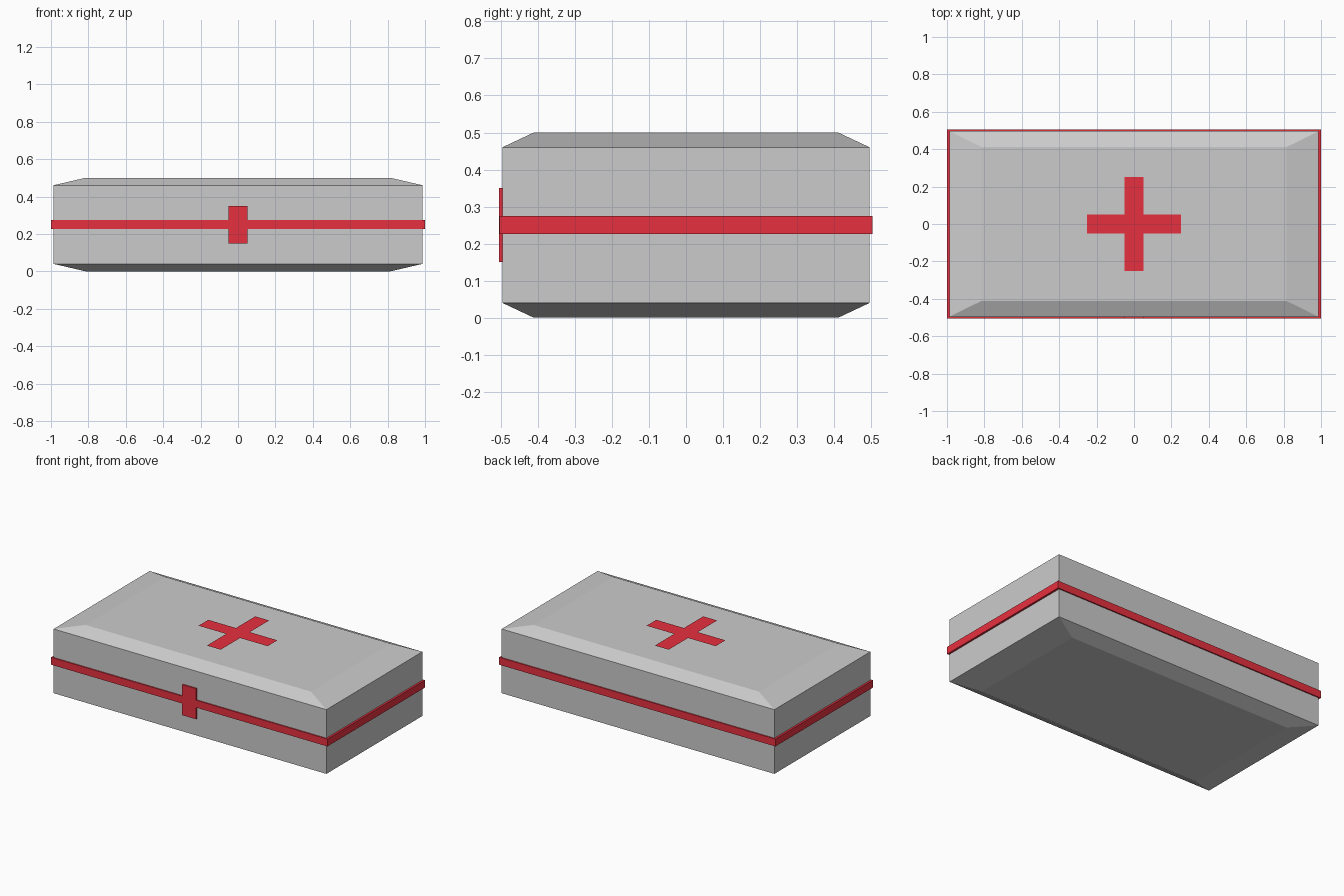
import bpy, bmesh

if "Cube" in bpy.data.objects:
    bpy.data.objects.remove(bpy.data.objects["Cube"])

red = bpy.data.materials.new("red_trim")
red.diffuse_color = (0.8, 0.03, 0.05, 1)
red.use_nodes = True
red.node_tree.nodes["Principled BSDF"].inputs["Base Color"].default_value = red.diffuse_color


def new_object(name, bm, mat=None):
    bmesh.ops.recalc_face_normals(bm, faces=bm.faces)
    mesh = bpy.data.meshes.new(name)
    bm.to_mesh(mesh)
    bm.free()
    if mat:
        mesh.materials.append(mat)
    obj = bpy.data.objects.new(name, mesh)
    bpy.context.collection.objects.link(obj)
    return obj


def box(name, size, centre, mat=None):
    bm = bmesh.new()
    bmesh.ops.create_cube(bm, size=1)
    bmesh.ops.scale(bm, vec=size, verts=bm.verts)
    bmesh.ops.translate(bm, vec=centre, verts=bm.verts)
    return new_object(name, bm, mat)


# Case body: stacked rectangles (half width, half depth, height)
bm = bmesh.new()
rings = []
for x, y, z in [(0.815, 0.411, 0), (0.987, 0.496, 0.04),
                (0.987, 0.496, 0.46), (0.815, 0.411, 0.5)]:
    rings.append([bm.verts.new((sx * x, sy * y, z))
                  for sx, sy in ((-1, -1), (1, -1), (1, 1), (-1, 1))])
for lower, upper in zip(rings, rings[1:]):
    for i in range(4):
        j = (i + 1) % 4
        bm.faces.new((lower[i], lower[j], upper[j], upper[i]))
bm.faces.new(rings[0][::-1])
bm.faces.new(rings[-1])
new_object("case_body", bm)

# Red band around the middle and the latch on the front
box("seam_band", (2.0, 1.008, 0.048), (0, 0, 0.25), red)
box("front_latch", (0.1, 0.012, 0.2), (0, -0.499, 0.25), red)

# Flat cross on the lid, one outline face
a, b = 0.25, 0.05
outline = [(b, b), (b, a), (-b, a), (-b, b), (-a, b), (-a, -b),
           (-b, -b), (-b, -a), (b, -a), (b, -b), (a, -b), (a, b)]
mesh = bpy.data.meshes.new("lid_cross")
mesh.from_pydata([(x, y, 0.508) for x, y in outline], [], [range(12)])
mesh.materials.append(red)
bpy.context.collection.objects.link(bpy.data.objects.new("lid_cross", mesh))
